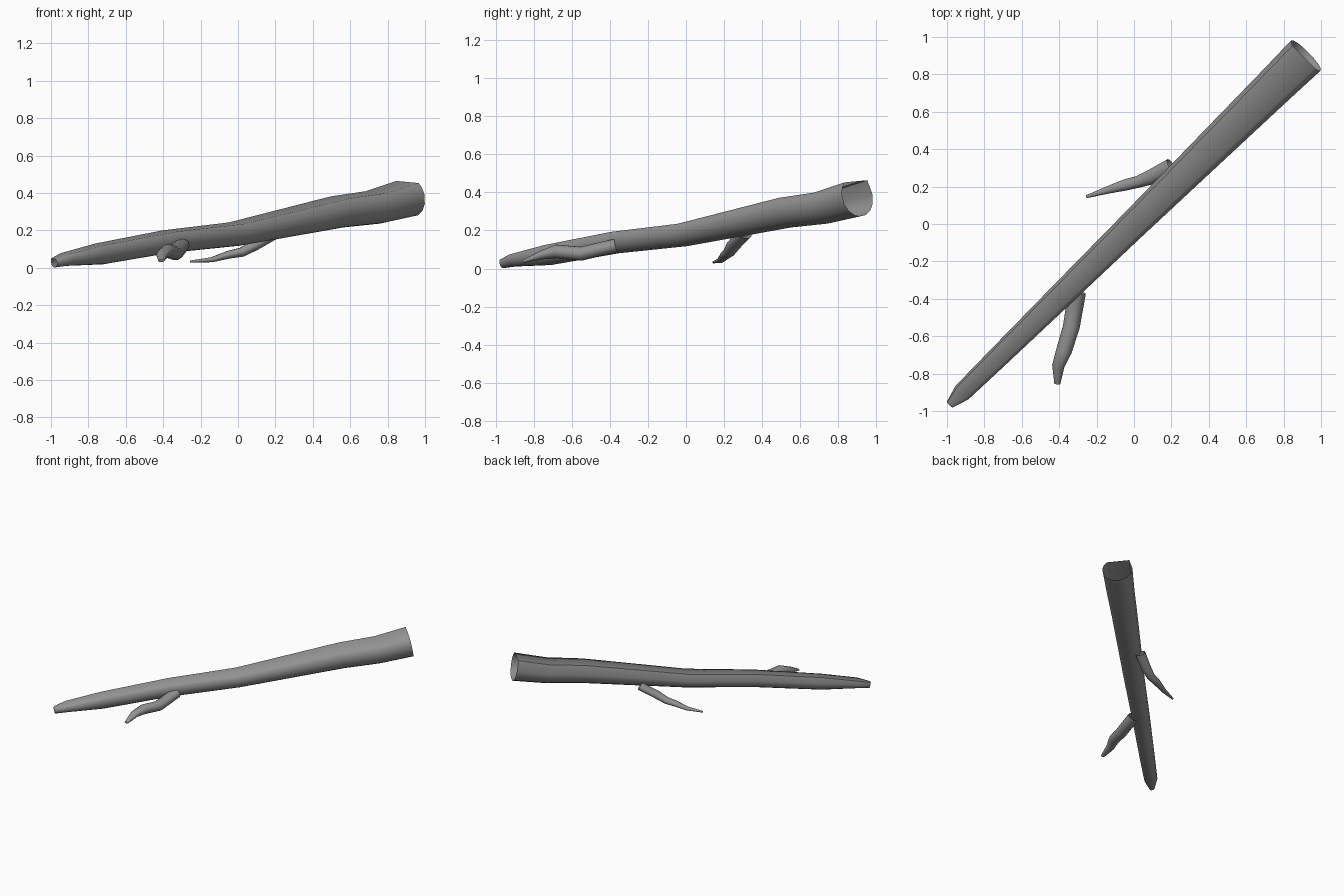
import bpy, bmesh, math
from mathutils import Vector

if "Cube" in bpy.data.objects:
    bpy.data.objects.remove(bpy.data.objects["Cube"])

bark = bpy.data.materials.new("bark_grey")
bark.diffuse_color = (.29, .29, .29, 1)
bark.use_nodes = True
bark.node_tree.nodes["Principled BSDF"].inputs["Base Color"].default_value = bark.diffuse_color


def sweep(name, path, profile, sizes):
    """Skin a profile along a path; sizes are (half width, half height) per station."""
    pts = [Vector(p) for p in path]
    bm = bmesh.new()
    rings = []
    for i, p in enumerate(pts):
        t = (pts[min(i + 1, len(pts) - 1)] - pts[max(i - 1, 0)]).normalized()
        side = t.cross(Vector((0, 0, 1))).normalized()
        up = side.cross(t)
        w, h = sizes[i]
        rings.append([bm.verts.new(p + side * u * w + up * v * h) for u, v in profile])
    n = len(profile)
    for a, b in zip(rings, rings[1:]):
        for j in range(n):
            k = (j + 1) % n
            bm.faces.new((a[j], b[j], b[k], a[k]))
    bmesh.ops.recalc_face_normals(bm, faces=bm.faces)
    me = bpy.data.meshes.new(name)
    bm.to_mesh(me)
    bm.free()
    me.materials.append(bark)
    ob = bpy.data.objects.new(name, me)
    bpy.context.collection.objects.link(ob)
    bpy.ops.object.select_all(action='DESELECT')
    ob.select_set(True)
    bpy.context.view_layer.objects.active = ob
    bpy.ops.object.shade_smooth_by_angle(angle=math.radians(60))
    return ob


# Log section: flat top with a softer right shoulder, round underside
half = [(1, .2), (.93, -.3), (.7, -.7), (.35, -.94)]
d_section = [(.72, .88), (.9, .6)] + half + [(0, -1)] + [(-u, v) for u, v in reversed(half)] + [(-.78, 1)]
round_section = [(math.cos(a * math.pi / 5), math.sin(a * math.pi / 5)) for a in range(10)]

# Main log, open at both ends: diagonal position, bottom z, top z, half width
stations = [(-.974, .001, .05, .022), (-.91, .01, .078, .05), (-.72, .018, .13, .057),
            (-.36, .08, .2, .068), (0, .117, .243, .078), (.55, .215, .382, .098),
            (.74, .235, .41, .105), (.912, .273, .466, .113)]
sweep("log", [(d + .01 * d, d - .01 * d, (b + t) / 2) for d, b, t, w in stations], d_section,
      [(w, (t - b) / 2) for d, b, t, w in stations])

# Front side branch
sweep("front_branch",
      [(-.305, -.365, .122), (-.335, -.55, .078), (-.375, -.68, .09), (-.405, -.76, .07), (-.41, -.855, .037)],
      round_section, [(.048, .036), (.045, .038), (.042, .037), (.033, .024), (.016, .008)])

# Rear side branch
sweep("rear_branch",
      [(.20, .31, .185), (.09, .25, .122), (.02, .225, .083), (-.05, .208, .07), (-.14, .182, .043), (-.255, .146, .033)],
      round_section, [(.042, .03), (.04, .03), (.032, .026), (.03, .022), (.02, .014), (.008, .006)])
